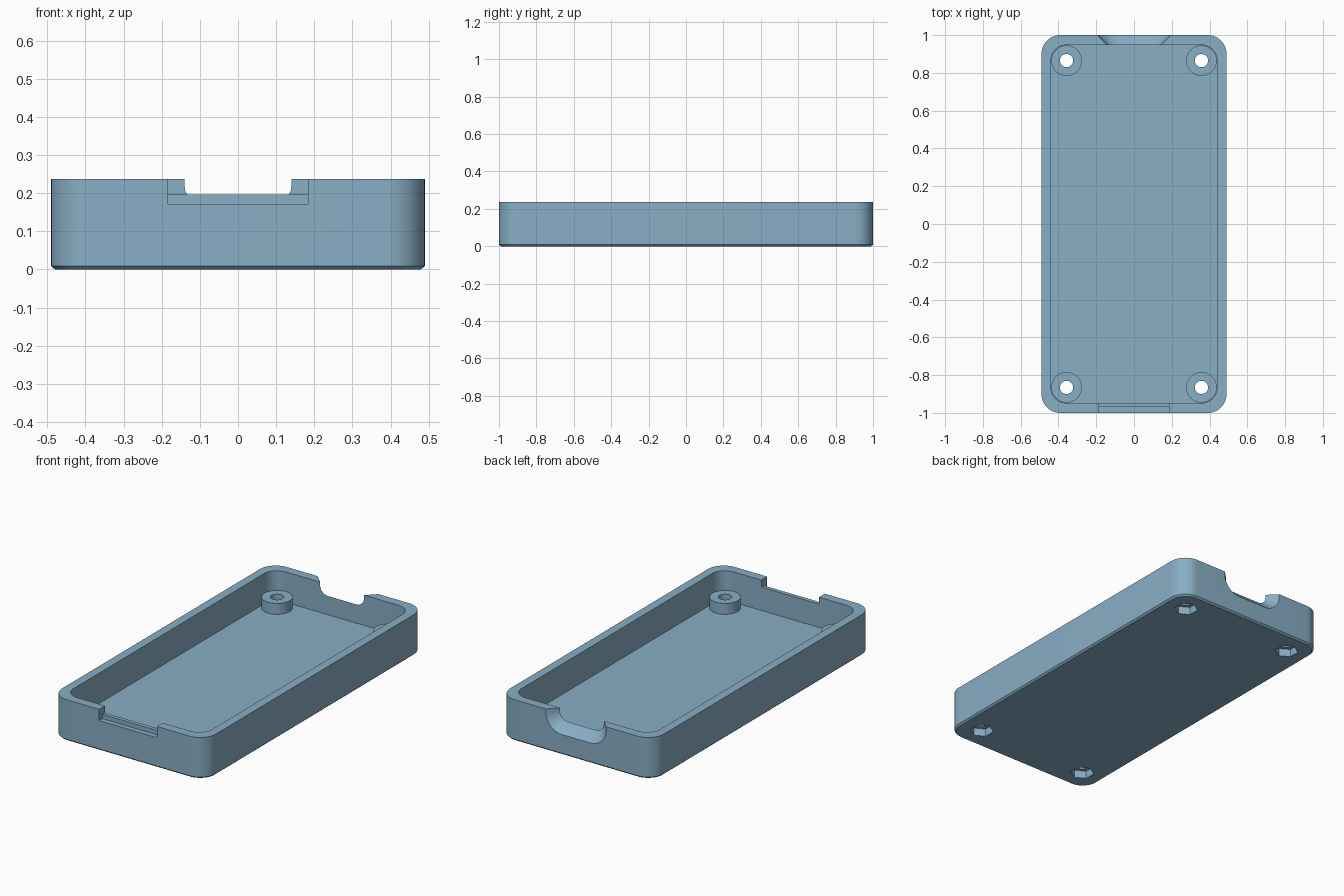
import bpy, bmesh, math

if "Cube" in bpy.data.objects:
    bpy.data.objects.remove(bpy.data.objects["Cube"])

W, L, H = 0.49, 1.0, 0.237        # half width, half length, height
IW, IL, FLOOR = 0.44, 0.947, 0.0625
PX, PY = 0.357, 0.865             # screw post positions

mat = bpy.data.materials.new("light_blue_plastic")
mat.diffuse_color = (0.25, 0.425, 0.56, 1)
mat.use_nodes = True
mat.node_tree.nodes["Principled BSDF"].inputs["Base Color"].default_value = mat.diffuse_color


def rounded_rect(hw, hl, r, z, n=12):
    pts = []
    for k, (sx, sy) in enumerate([(1, 1), (-1, 1), (-1, -1), (1, -1)]):
        for i in range(n + 1):
            a = math.pi / 2 * (k + i / n)
            pts.append((sx * (hw - r) + r * math.cos(a),
                        sy * (hl - r) + r * math.sin(a), z))
    return pts


def circle(x, y, r, z, n=48, turn=0.0):
    return [(x + r * math.cos(turn + 2 * math.pi * i / n),
             y + r * math.sin(turn + 2 * math.pi * i / n), z) for i in range(n)]


def loft(name, rings, caps=True):
    """Skin a list of equal-length rings, optionally capping both ends."""
    bm = bmesh.new()
    loops = [[bm.verts.new(p) for p in ring] for ring in rings]
    n = len(loops[0])
    for a, b in zip(loops, loops[1:]):
        for i in range(n):
            j = (i + 1) % n
            bm.faces.new((a[i], a[j], b[j], b[i]))
    if caps:
        bm.faces.new(loops[0][::-1])
        bm.faces.new(loops[-1])
        bmesh.ops.recalc_face_normals(bm, faces=bm.faces)
    me = bpy.data.meshes.new(name)
    bm.to_mesh(me)
    bm.free()
    me.materials.append(mat)
    ob = bpy.data.objects.new(name, me)
    bpy.context.collection.objects.link(ob)
    return ob


def box(name, x, y0, y1, z0, z1):
    return loft(name, [[(-x, y0, z), (x, y0, z), (x, y1, z), (-x, y1, z)]
                       for z in (z0, z1)])


def slot(y, r, cx=0.09, cz=0.22, top=0.3, n=12):
    """U-shaped opening outline with rounded lower corners."""
    pts = [(cx + r, y, top)]
    for k, s in enumerate((1, -1)):
        for i in range(n + 1):
            a = -math.pi / 2 * (k + i / n)
            pts.append((s * cx + r * math.cos(a), y, cz + r * math.sin(a)))
    return pts + [(-cx - r, y, top)]


# Tray: chamfered bottom, outer wall, rim, inner wall, floor
tray = loft("tray", [
    rounded_rect(W - 0.01, L - 0.01, 0.09, 0),
    rounded_rect(W, L, 0.1, 0.009),
    rounded_rect(W, L, 0.1, H),
    rounded_rect(IW, IL, 0.08, H),
    rounded_rect(IW, IL, 0.08, FLOOR)])

cutters = [
    # Stepped front notch
    box("front_notch_outer", 0.184, -1.1, -0.97, 0.172, 0.3),
    box("front_notch_inner", 0.184, -1.05, -0.9, 0.197, 0.31),
    # Flared cable opening at the back
    loft("cable_opening", [slot(0.92, 0.023), slot(1.01, 0.113)]),
]
# Widen the cable opening's inner end to its straight throat
cutters.append(loft("cable_throat", [slot(0.90, 0.05), slot(0.948, 0.05)]))

# Screw posts, with through holes and hexagonal nut pockets below
for sx in (-1, 1):
    for sy in (-1, 1):
        x, y = sx * PX, sy * PY
        post = loft("screw_post", [
            circle(x, y, 0.081, FLOOR), circle(x, y, 0.081, 0.125),
            circle(x, y, 0.035, 0.125), circle(x, y, 0.035, FLOOR)], caps=False)
        post.data.shade_smooth()
        post.data.set_sharp_from_angle(angle=math.radians(30))
        cutters.append(loft("screw_hole", [circle(x, y, 0.035, z) for z in (-0.1, 0.2)]))
        cutters.append(loft("nut_pocket", [circle(x, y, 0.064, z, 6, math.pi / 2)
                                           for z in (-0.05, 0.045)]))

# Cut the tray
for c in cutters:
    c.hide_render = True
    m = tray.modifiers.new(c.name, "BOOLEAN")
    m.operation, m.solver, m.object = "DIFFERENCE", "EXACT", c
bpy.context.view_layer.update()
cut = bpy.data.meshes.new_from_object(tray.evaluated_get(bpy.context.evaluated_depsgraph_get()))
tray.modifiers.clear()
tray.data = cut
for c in cutters:
    bpy.data.objects.remove(c)
cut.shade_smooth()
cut.set_sharp_from_angle(angle=math.radians(30))
